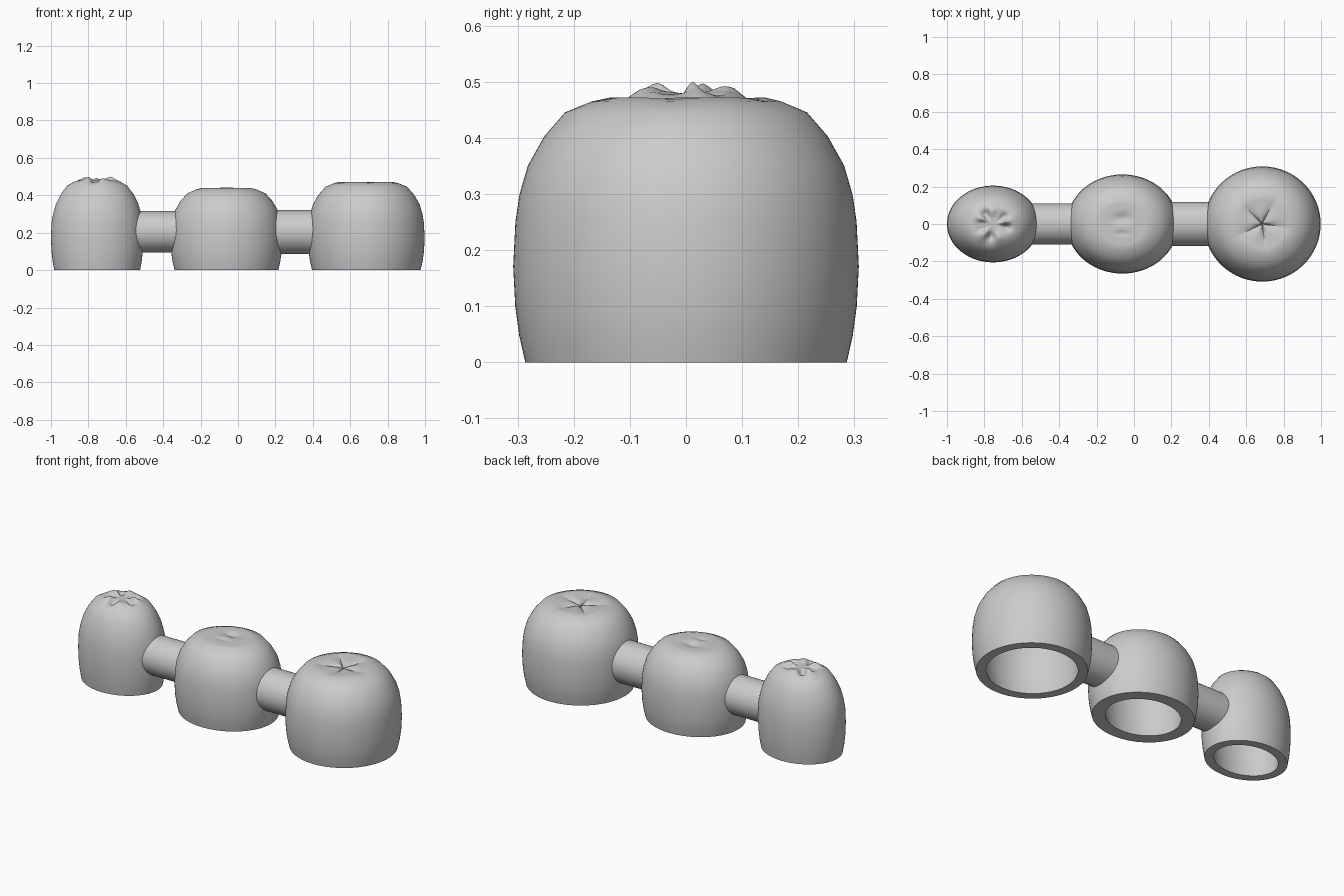
import bpy
import bmesh
from math import sin, cos, pi, exp, hypot
from mathutils import Matrix

if "Cube" in bpy.data.objects:
    bpy.data.objects.remove(bpy.data.objects["Cube"], do_unlink=True)

grey = bpy.data.materials.new("plain grey")
grey.use_nodes = True
grey.diffuse_color = (0.6, 0.6, 0.6, 1)
grey.node_tree.nodes["Principled BSDF"].inputs["Base Color"].default_value = (0.6, 0.6, 0.6, 1)

SEGMENTS = 96
# (radius, height) of the barrel wall, both as fractions of the full size
WALL = [(0.93, 0), (0.965, 0.1), (0.988, 0.21), (1, 0.36), (0.987, 0.53),
        (0.964, 0.63), (0.915, 0.74), (0.82, 0.85), (0.70, 0.94)]


def finish(bm, name):
    bmesh.ops.recalc_face_normals(bm, faces=bm.faces)
    mesh = bpy.data.meshes.new(name)
    bm.to_mesh(mesh)
    bm.free()
    mesh.materials.append(grey)
    obj = bpy.data.objects.new(name, mesh)
    bpy.context.collection.objects.link(obj)
    bpy.ops.object.select_all(action="DESELECT")
    obj.select_set(True)
    bpy.context.view_layer.objects.active = obj
    bpy.ops.object.shade_smooth_by_angle(angle=pi / 5)
    return obj


# Chewing-surface reliefs: height offset at position x, y from the crown's axis
def star_fissures(x, y, angle):
    r = hypot(x, y)
    fade = max(0, 1 - r / 0.18)
    groove = abs(sin(2.5 * angle + 0.4)) ** 0.6
    return fade * (0.022 * groove - 0.030) - 0.012 * exp(-(r / 0.03) ** 2)


def broken_ring(x, y, angle):
    r = hypot(x, y)
    ridge = exp(-((r - 0.07) / 0.026) ** 2)
    wave = sin(5 * angle + 0.5) + 0.5 * sin(8 * angle)
    return ridge * 0.013 * wave


def small_dimple(x, y, angle):
    dimple = exp(-(x / 0.045) ** 2 - ((y - 0.03) / 0.028) ** 2)
    crease = exp(-(x / 0.035) ** 2 - ((y + 0.05) / 0.012) ** 2)
    return 0.006 * exp(-hypot(x, y) / 0.08) - 0.014 * dimple - 0.007 * crease


def crown(name, x, half_x, half_y, height, wall, relief, taper):
    """Hollow barrel-shaped cap, open underneath."""
    profile = [(r - taper * max(0, h - 0.53), h) for r, h in WALL]
    rim = profile[-1][0]
    # Rounded shoulder and nearly flat top
    profile += [(rim * 0.78, 0.983)] + [(rim * k / 20, 1) for k in range(13, 0, -1)]
    inner_x, inner_y = half_x - wall, half_y - wall
    inner_h = height - wall
    bm = bmesh.new()

    def ring(r, z, sx, sy, bumps=None):
        verts = []
        for i in range(SEGMENTS):
            a = 2 * pi * i / SEGMENTS
            px, py = r * sx * cos(a), r * sy * sin(a)
            dz = bumps(px, py, a) if bumps else 0
            verts.append(bm.verts.new((x + px, py, z + dz)))
        return verts

    rings = [ring(r, h * inner_h, inner_x, inner_y)
             for r, h in reversed(profile)]
    rings += [ring(r, h * height, half_x, half_y, relief if h > 0.97 else None)
              for r, h in profile]
    for low, high in zip(rings, rings[1:]):
        for i in range(SEGMENTS):
            j = (i + 1) % SEGMENTS
            bm.faces.new((low[i], low[j], high[j], high[i]))
    # Close cavity roof and chewing surface with fans
    for loop, z in ((rings[0], inner_h), (rings[-1], height + relief(0, 0, 0))):
        tip = bm.verts.new((x, 0, z))
        for i in range(SEGMENTS):
            bm.faces.new((loop[i], loop[(i + 1) % SEGMENTS], tip))
    return finish(bm, name)


def connector(name, x0, x1, z, radius):
    bm = bmesh.new()
    place = Matrix.Translation(((x0 + x1) / 2, 0, z)) @ Matrix.Rotation(pi / 2, 4, "Y")
    bmesh.ops.create_cone(bm, cap_ends=True, segments=48, radius1=radius,
                          radius2=radius, depth=x1 - x0, matrix=place)
    return finish(bm, name)


# Three crowns
crown("right_crown", -0.753, 0.247, 0.205, 0.48, 0.052, broken_ring, 0.12)
crown("middle_crown", -0.062, 0.298, 0.265, 0.437, 0.075, small_dimple, 0)
crown("left_crown", 0.686, 0.312, 0.308, 0.474, 0.056, star_fissures, 0)

# Bars joining them, ending inside the crown walls
connector("right_connector", -0.555, -0.31, 0.205, 0.11)
connector("left_connector", 0.18, 0.42, 0.203, 0.118)
